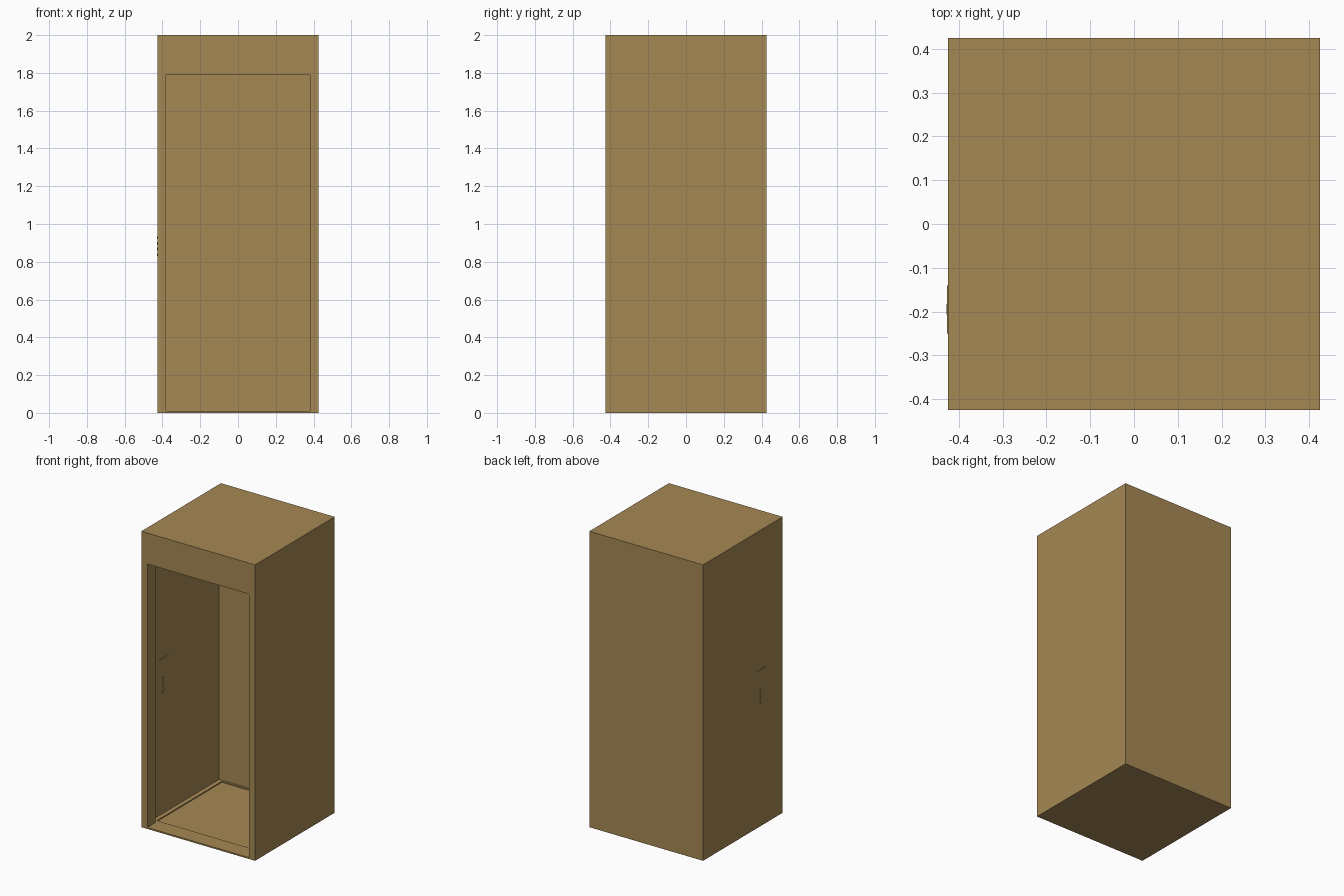
import bpy, bmesh
from mathutils import Vector

if "Cube" in bpy.data.objects:
    bpy.data.objects.remove(bpy.data.objects["Cube"])

mat = bpy.data.materials.new("bronze_metal")
mat.diffuse_color = (0.38, 0.25, 0.09, 1)
mat.use_nodes = True
mat.node_tree.nodes["Principled BSDF"].inputs["Base Color"].default_value = mat.diffuse_color


def make(name, boxes):
    """One object made of boxes given as (low corner, high corner)."""
    bm = bmesh.new()
    for lo, hi in boxes:
        lo, hi = Vector(lo), Vector(hi)
        vs = bmesh.ops.create_cube(bm, size=1)["verts"]
        for v in vs:
            v.co = Vector([(lo[i] + hi[i]) / 2 + v.co[i] * (hi[i] - lo[i]) for i in range(3)])
    me = bpy.data.meshes.new(name)
    bm.to_mesh(me)
    bm.free()
    me.materials.append(mat)
    ob = bpy.data.objects.new(name, me)
    bpy.context.collection.objects.link(ob)
    return ob


W, H, T = 0.425, 2.0, 0.005       # half width, height, sheet thickness
DOOR, HEAD, SILL = 0.38, 1.79, 0.01
JAMB, BACK = -0.34, 0.396         # back of door frame, front of rear flanges
B = H - T

# Thin outer shell
for side, s in (("left", -1), ("right", 1)):
    a, b = sorted((s * W, s * (W - T)))
    make(side + "_wall", [((a, -W, 0), (b, W, H))])
    # Door post and rear corner post on each side
    a, b = sorted((s * DOOR, s * (W - T)))
    make(side + "_door_post", [((a, -W, 0), (b, JAMB, B))])
    make(side + "_rear_post", [((a, BACK, SILL), (b, W - T, B))])
make("back_wall", [((-W + T, W - T, 0), (W - T, W, H))])
make("back_panel", [((-DOOR, BACK + 0.003, SILL), (DOOR, W - T, B))])
make("roof", [((-W + T, -W, B), (W - T, W - T, H))])
make("door_header", [((-DOOR, -W, HEAD), (DOOR, JAMB, B))])

# Floor sheet with a raised rim around a shallow recess
RX, RY0, RY1 = 0.39, -0.31, 0.385
make("floor", [((-W + T, -W, 0), (W - T, W - T, 0.003))])
make("floor_rim", [
    ((-DOOR, -W, 0.003), (DOOR, JAMB, SILL)),
    ((-W + T, JAMB, 0.003), (W - T, RY0, SILL)),
    ((-W + T, RY1, 0.003), (W - T, W - T, SILL)),
    ((-W + T, RY0, 0.003), (-RX, RY1, SILL)),
    ((RX, RY0, 0.003), (W - T, RY1, SILL))])

# Control plate on the outer and inner faces of the left wall
for place, x, d in (("outer", -W, -1), ("inner", -W + T, 1)):
    a, b = sorted((x, x + d * 0.002))
    make(place + "_control_plate", [((a, -0.25, 0.78), (b, -0.14, 1.06))])
    c, e = sorted((x + d * 0.002, x + d * 0.003))
    make(place + "_control_buttons", [
        ((c, -0.207, 0.83 + i * 0.03), (e, -0.183, 0.845 + i * 0.03)) for i in range(4)])
